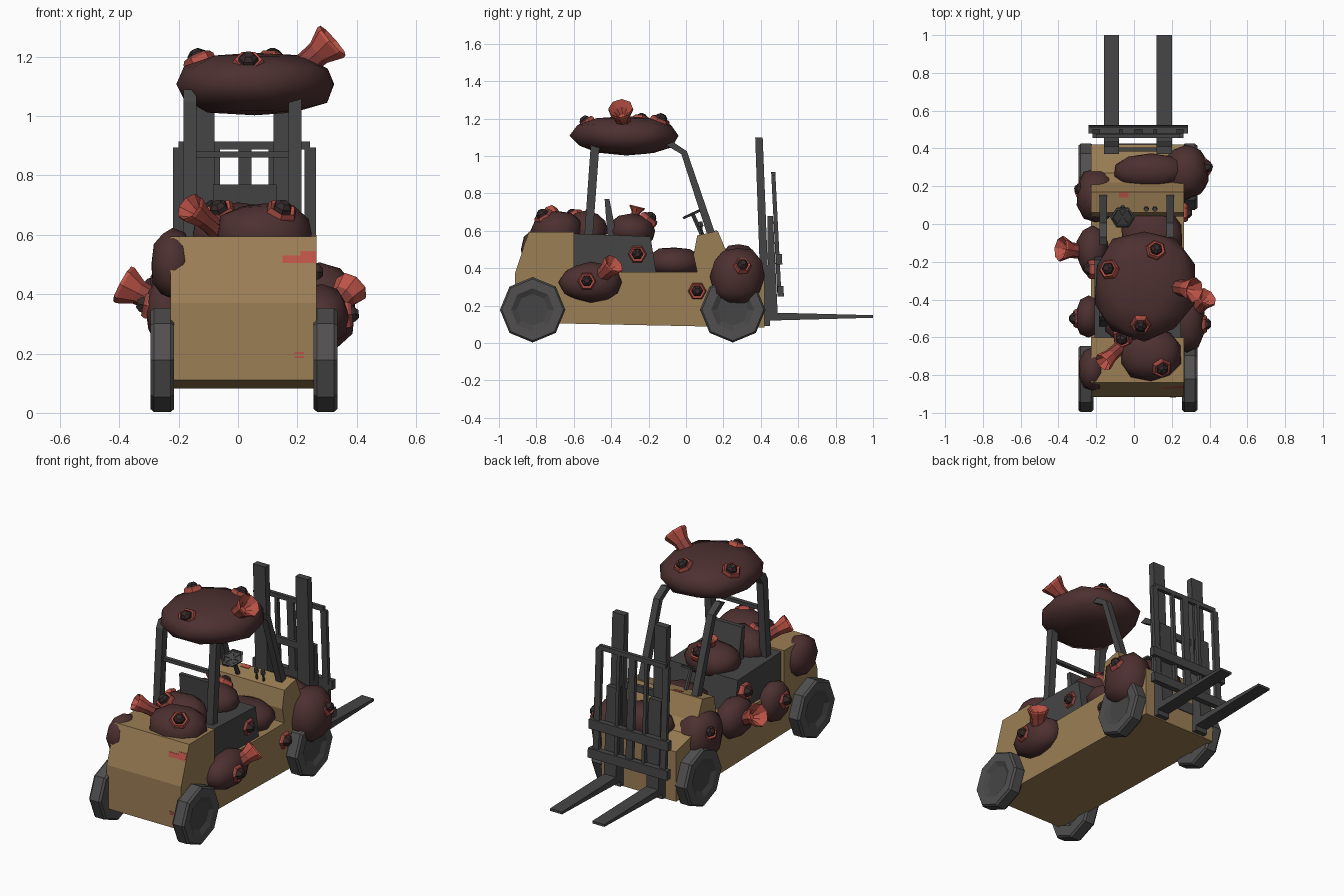
import bpy, bmesh, math, random
from mathutils import Vector, Matrix

if "Cube" in bpy.data.objects:
    bpy.data.objects.remove(bpy.data.objects["Cube"])

random.seed(4)
CX = 0.02  # centre line of the truck


def material(name, rgb):
    m = bpy.data.materials.new(name)
    m.diffuse_color = (*rgb, 1)
    m.use_nodes = True
    m.node_tree.nodes["Principled BSDF"].inputs["Base Color"].default_value = m.diffuse_color
    return m


TAN = material("tan paint", (0.33, 0.21, 0.09))
METAL = material("dark grey metal", (0.062, 0.06, 0.06))
TIRE = material("tire grey", (0.082, 0.078, 0.078))
FLESH = material("dark maroon growth", (0.075, 0.030, 0.030))
RED = material("coral red", (0.50, 0.085, 0.062))
DULL = material("dull red", (0.27, 0.055, 0.045))
BUD = material("dark bud", (0.035, 0.022, 0.022))


def finish(name, bm, mats, smooth=False):
    bmesh.ops.recalc_face_normals(bm, faces=bm.faces)
    me = bpy.data.meshes.new(name)
    for f in bm.faces:
        f.smooth = smooth
    bm.to_mesh(me)
    bm.free()
    for m in mats:
        me.materials.append(m)
    ob = bpy.data.objects.new(name, me)
    bpy.context.collection.objects.link(ob)
    return ob


def prism(name, profile, x0, x1, mat):
    """Side profile (y, z) extruded along x."""
    bm = bmesh.new()
    a = [bm.verts.new((x0, y, z)) for y, z in profile]
    b = [bm.verts.new((x1, y, z)) for y, z in profile]
    n = len(a)
    bm.faces.new(a)
    bm.faces.new(b[::-1])
    for i in range(n):
        bm.faces.new((a[i], b[i], b[(i + 1) % n], a[(i + 1) % n]))
    return finish(name, bm, [mat])


def box(name, x0, x1, y0, y1, z0, z1, mat):
    return prism(name, [(y0, z0), (y1, z0), (y1, z1), (y0, z1)], x0, x1, mat)


def aim(pos, normal):
    q = Vector(normal).normalized().to_track_quat('Z', 'Y')
    return Matrix.Translation(pos) @ q.to_matrix().to_4x4()


def lathe(name, pos, normal, rings, mats, sides, smooth=False):
    """rings: (radius, height, material index of the band below)."""
    bm = bmesh.new()
    prev = None
    for r, h, mi in rings:
        ring = [bm.verts.new((r * math.cos(t), r * math.sin(t), h))
                for t in (2 * math.pi * i / sides for i in range(sides))]
        if prev:
            for i in range(sides):
                j = (i + 1) % sides
                bm.faces.new((prev[i], prev[j], ring[j], ring[i])).material_index = mi
        prev = ring
    bm.faces.new(prev).material_index = rings[-1][2]
    bm.transform(aim(pos, normal))
    return finish(name, bm, mats, smooth)


def blob(name, c, r, jitter=0.05, power=0.9):
    bm = bmesh.new()
    bmesh.ops.create_icosphere(bm, subdivisions=2, radius=1)
    for v in bm.verts:
        k = 1 + random.uniform(-jitter, jitter)
        v.co = Vector([c[i] + r[i] * k * math.copysign(abs(v.co[i]) ** power, v.co[i])
                       for i in range(3)])
    return finish(name, bm, [FLESH], True)


def pod(pos, normal, r=0.052):
    """Hexagonal red collar around a dark bud."""
    lathe("pod", pos, normal,
          [(r, -0.02, 0), (r, 0.008, 0), (r * .85, 0.02, 1), (r * .62, 0.014, 0),
           (r * .58, 0.028, 2), (r * .3, 0.042, 2)], [RED, DULL, BUD], 6)


def horn(base, mouth, r0, r1):
    """Flared tube with an open mouth."""
    d = Vector(mouth) - Vector(base)
    L = d.length
    lathe("horn", base, d,
          [(r0 * 1.1, -0.03, 0), (r0, 0.3 * L, 0), (r0 * 1.05, 0.6 * L, 0), (r1, 0.93 * L, 1),
           (r1 * .97, L, 1), (r1 * .55, 0.8 * L, 1), (r1 * .25, 0.6 * L, 1)], [DULL, RED], 8)


# chassis with engine cover, floor, dash and hood
prism("body", [(-.915, .11), (.42, .082), (.42, .38), (.27, .42), (.22, .48), (.17, .6),
               (.06, .575), (.04, .47), (.06, .38), (-.6, .38), (-.6, .595), (-.84, .595),
               (-.915, .37)], CX - .248, CX + .245, TAN)

# seat
prism("seat_base", [(-.6, .38), (-.16, .38), (-.19, .57), (-.6, .585)], CX - .23, CX + .23, METAL)
prism("seat_back", [(-.42, .57), (-.37, .57), (-.41, .77), (-.435, .77)], -.085, .13, METAL)

# wheels with recessed hubs
for side in (-1, 1):
    for y in (-.82, .25):
        lathe("wheel", (CX + side * .235, y, .178), (side, 0, 0),
              [(.10, 0, 0), (.165, 0, 0), (.175, .012, 0), (.175, .068, 0), (.165, .08, 0),
               (.115, .08, 0), (.085, .066, 1)], [TIRE, METAL], 8)

# cab pillars with cross bars
for x in (-.162, .192):
    prism("rear_pillar", [(-.545, .55), (-.5, .55), (-.465, 1.03), (-.43, 1.09), (-.49, 1.09),
                          (-.51, 1.05)], x - .022, x + .022, METAL)
    prism("front_pillar", [(.12, .56), (.165, .56), (.005, 1.025), (-.07, 1.075), (-.11, 1.06),
                           (-.025, 1.01)], x - .02, x + .02, METAL)
box("pillar_crossbar", -.16, .19, -.51, -.485, .86, .88, METAL)

# mast and forks
for x in (-.12, .16):
    prism("mast_upright", [(.37, 1.1), (.41, 1.1), (.45, .09), (.405, .09)], x - .04, x + .04, METAL)
    prism("fork", [(.435, .68), (.465, .68), (.49, .162), (1, .149), (1, .135), (.44, .12)],
          x - .04, x + .04, METAL)
box("mast_tie", -.12, .16, .405, .425, .2, .27, METAL)
box("mast_upper_tie", -.12, .16, .385, .405, .66, .70, METAL)


def slab(name, x0, x1, z0, z1, t0=-.01, t1=.012):
    """Piece lying in the tilted plane of the load backrest."""
    y = lambda z: .465 + (.92 - z) * .05
    prism(name, [(y(z0) + t0, z0), (y(z0) + t1, z0), (y(z1) + t1, z1), (y(z1) + t0, z1)], x0, x1, METAL)


for x, w, top in ((-.2, .019, .895), (-.07, .01, .9), (.023, .022, .9), (.112, .01, .9), (.243, .019, .895)):
    slab("backrest_bar", x - w, x + w, .27, top)
slab("backrest_top", -.2, .243, .888, .915)
for z in (.25, .42):
    slab("carriage_rail", -.24, .285, z, z + .055, -.008, .025)

# steering wheel, column and levers
hub = Vector((-.06, .035, .69))
up = Vector((0, -.42, .9)).normalized()
lathe("steering_rim", hub, up, [(.05, 0, 0), (.062, -.006, 0), (.066, .004, 0), (.055, .008, 0),
                                (.05, 0, 0)], [METAL], 6).data
for i in range(3):
    bm = bmesh.new()
    bmesh.ops.create_cube(bm, size=1, matrix=aim(hub, up) @ Matrix.Rotation(i * math.pi / 3, 4, 'Z')
                          @ Matrix.Diagonal((.115, .012, .008, 1)))
    finish("steering_spoke", bm, [METAL])
lathe("steering_column", (-.06, .095, .56), hub - Vector((-.06, .095, .56)),
      [(.014, 0, 0), (.012, .14, 0)], [METAL], 6)
for x in (.065, .11):
    lathe("lever", (x, .09, .56), (0, -.15, 1), [(.007, 0, 0), (.007, .06, 0), (.015, .065, 0),
                                                (.012, .09, 0)], [METAL], 6)

# growths: roof, hood, wheel arches, floor, seat, engine cover, flanks
for name, c, r in (
        ("roof_growth", (.055, -.32, 1.108), (.272, .292, .108)),
        ("hood_growth", (.09, .28, .43), (.2, .095, .1)),
        ("right_arch_growth", (.275, .275, .355), (.13, .145, .16)),
        ("left_arch_growth", (-.2, .15, .37), (.105, .145, .155)),
        ("floor_growth", (.09, -.06, .43), (.165, .15, .085)),
        ("seat_growth", (.03, -.29, .6), (.17, .125, .09)),
        ("engine_growth", (.09, -.69, .6), (.165, .14, .11)),
        ("engine_side_growth", (0, -.53, .6), (.16, .11, .105)),
        ("rear_corner_growth", (-.22, -.77, .5), (.072, .115, .12)),
        ("right_flank_growth", (.28, -.51, .325), (.095, .165, .105)),
        ("left_flank_growth", (-.24, -.49, .34), (.07, .11, .12)),
        ("left_step_growth", (-.22, -.14, .37), (.085, .13, .115))):
    blob(name, c, r)

# pods
for p, n in (
        ((.035, -.53, 1.175), (0, -.6, .8)),
        ((.115, -.14, 1.185), (.15, .4, .9)),
        ((-.13, -.24, 1.185), (-.4, .2, .9)),
        ((.245, -.26, .475), (1, 0, 0)),
        ((.265, .06, .278), (1, 0, 0)),
        ((.375, .3, .41), (.8, .15, .5)),
        ((.365, -.53, .33), (1, 0, .1)),
        ((.145, -.76, .675), (.3, -.5, .8)),
        ((-.06, -.6, .675), (-.3, -.5, .8)),
        ((.05, -.2, .66), (.1, .6, .7)),
        ((-.275, .18, .42), (-.8, .3, .5)),
        ((-.225, -.24, .49), (-1, 0, .2)),
        ((-.3, -.5, .36), (-1, 0, .2))):
    pod(p, n, .05 if abs(n[0]) > .5 else .055)

# horns
horn((.2, -.33, 1.15), (.32, -.35, 1.255), .042, .068)
horn((.31, -.47, .34), (.385, -.385, .425), .042, .06)
horn((-.25, -.15, .36), (-.39, -.13, .435), .04, .068)
horn((-.06, -.64, .61), (-.165, -.735, .695), .035, .052)
horn((.02, -.28, .65), (.02, -.26, .73), .022, .042)

# red paint scuffs
tilt = lambda z: -.917 + (z - .37) * .333
for x0, x1, z0, z1 in ((.15, .262, .505, .53), (.21, .262, .53, .545)):
    prism("rear_scuff", [(tilt(z0), z0), (tilt(z0) + .006, z0), (tilt(z1) + .006, z1), (tilt(z1), z1)],
          x0, x1, RED)
for z in (.185, .198):
    box("rear_low_scuff", .19, .222, -.918, -.912, z, z + .007, RED)
prism("dash_scuff", [(.14, .594), (.168, .601), (.168, .603), (.14, .597)], -.08, -.03, RED)
